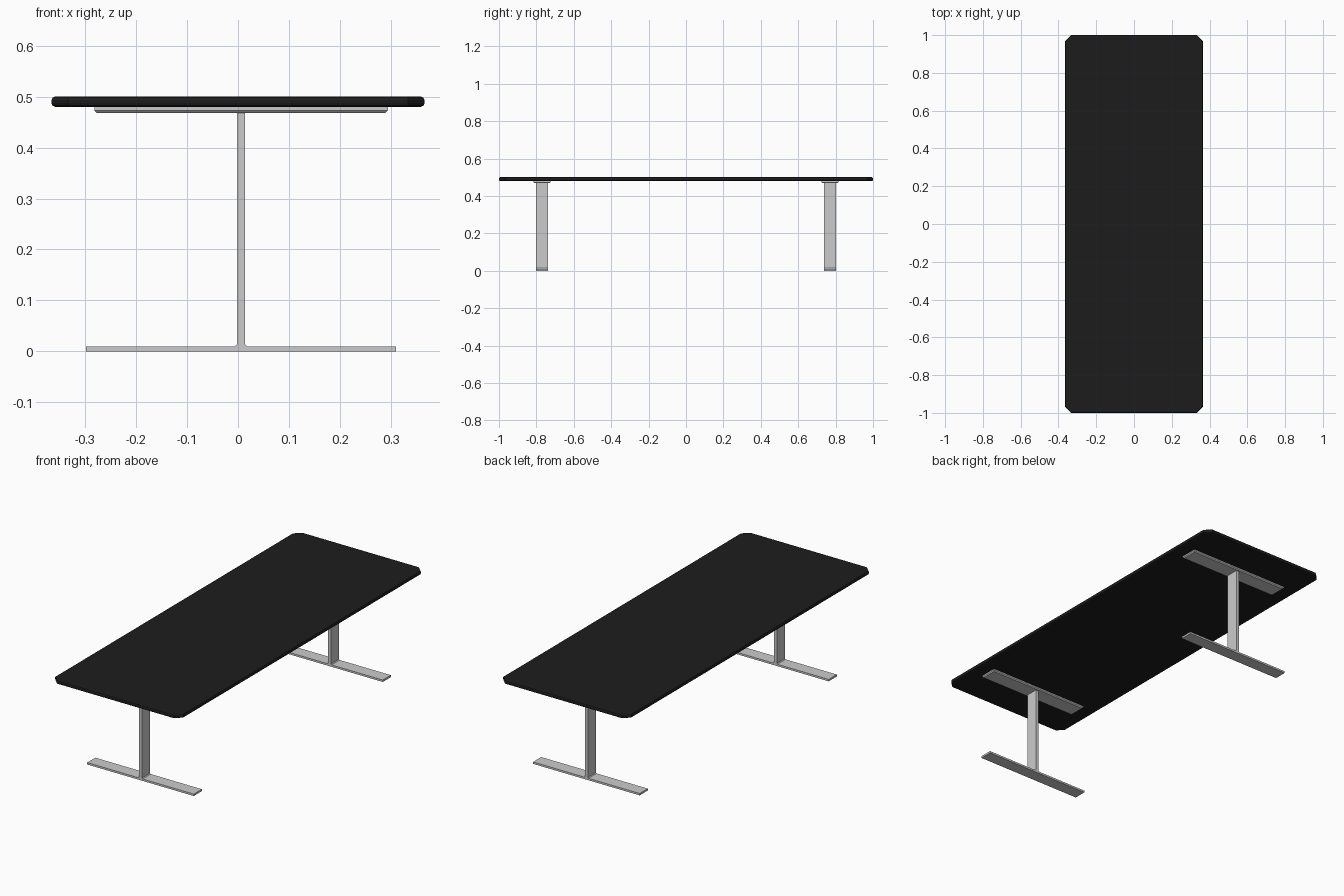
import bpy, bmesh

if "Cube" in bpy.data.objects:
    bpy.data.objects.remove(bpy.data.objects["Cube"])

LEG_X, LEG_Y = 0.006, 0.77


def finish(bm, name, mirrored=False, color=None):
    bmesh.ops.recalc_face_normals(bm, faces=bm.faces)
    mesh = bpy.data.meshes.new(name)
    bm.to_mesh(mesh)
    bm.free()
    obj = bpy.data.objects.new(name, mesh)
    bpy.context.collection.objects.link(obj)
    if mirrored:
        mod = obj.modifiers.new("mirror", 'MIRROR')
        mod.use_axis = (False, True, False)
        mod.use_mirror_merge = False
    if color:
        mat = bpy.data.materials.new(name + "_black")
        mat.diffuse_color = color
        mat.use_nodes = True
        mat.node_tree.nodes["Principled BSDF"].inputs["Base Color"].default_value = mat.diffuse_color
        mesh.materials.append(mat)
    return obj


def box(x, y, z0, z1, sx, sy):
    bm = bmesh.new()
    bmesh.ops.create_cube(bm, size=1)
    for v in bm.verts:
        v.co = (x + v.co.x * sx, y + v.co.y * sy, z0 + (v.co.z + 0.5) * (z1 - z0))
    return bm


def bevel(bm, edges, offset, segments=1):
    bmesh.ops.bevel(bm, geom=edges, offset=offset, segments=segments,
                    profile=0.5, affect='EDGES')


def rim(bm, z):
    return [e for e in bm.edges if all(abs(v.co.z - z) < 1e-5 for v in e.verts)]


# Table top: clipped corners, softened rim
bm = box(0, 0, 0.48, 0.50, 0.732, 2.0)
bevel(bm, [e for e in bm.edges if abs(e.verts[0].co.z - e.verts[1].co.z) > 0.01], 0.032)
bevel(bm, rim(bm, 0.50) + rim(bm, 0.48), 0.007, 2)
finish(bm, "table_top", color=(0.012, 0.012, 0.012, 1))

# Mounting plates under the top, chamfered below
bm = box(LEG_X, LEG_Y, 0.468, 0.4805, 0.576, 0.09)
bevel(bm, rim(bm, 0.468), 0.005)
finish(bm, "mounting_plate", mirrored=True)

# Foot and post as one upside-down T profile with small fillets
half = [(0.304, 0), (0.304, 0.01), (0.012, 0.01), (0.008, 0.014), (0.008, 0.469)]
profile = half + [(-x, z) for x, z in reversed(half)]
bm = bmesh.new()
face = bm.faces.new([bm.verts.new((LEG_X + x, LEG_Y - 0.033, z)) for x, z in profile])
ext = bmesh.ops.extrude_face_region(bm, geom=[face])
bmesh.ops.translate(bm, vec=(0, 0.066, 0),
                    verts=[g for g in ext["geom"] if isinstance(g, bmesh.types.BMVert)])
finish(bm, "t_leg", mirrored=True)
